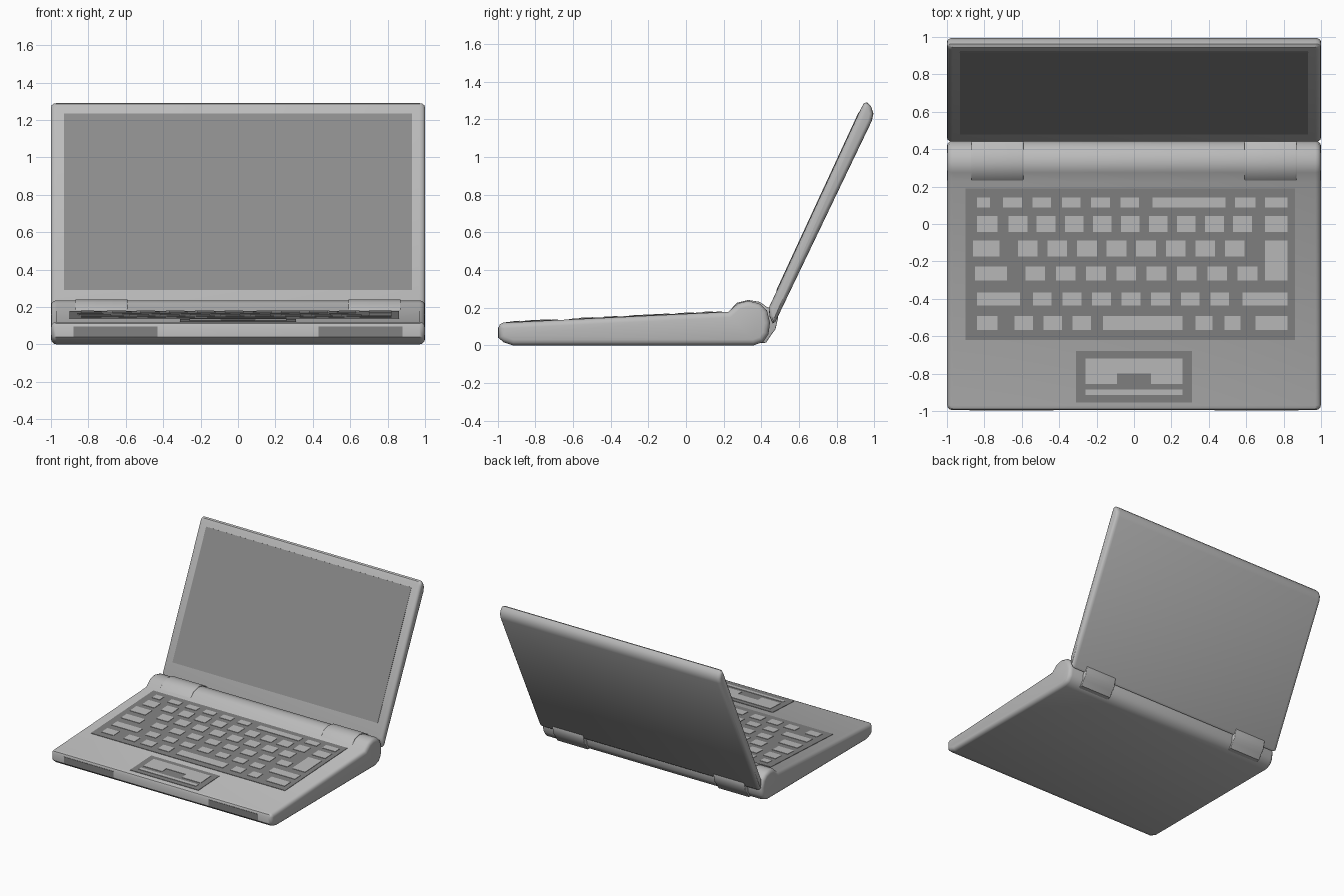
import bpy, bmesh, math
from mathutils import Vector

if "Cube" in bpy.data.objects:
    bpy.data.objects.remove(bpy.data.objects["Cube"])


def material(name, v):
    m = bpy.data.materials.new(name)
    m.diffuse_color = (v, v, v, 1)
    m.use_nodes = True
    m.node_tree.nodes["Principled BSDF"].inputs["Base Color"].default_value = m.diffuse_color
    return m


BODY = material("light grey", 0.5)
DARK = material("dark grey", 0.22)
SCREEN = material("screen grey", 0.26)


def finish(name, bm, mat, smooth=True):
    bmesh.ops.recalc_face_normals(bm, faces=bm.faces[:])
    me = bpy.data.meshes.new(name)
    bm.to_mesh(me)
    bm.free()
    ob = bpy.data.objects.new(name, me)
    bpy.context.collection.objects.link(ob)
    me.materials.append(mat)
    if smooth:
        bpy.ops.object.select_all(action='DESELECT')
        ob.select_set(True)
        bpy.context.view_layer.objects.active = ob
        bpy.ops.object.shade_smooth_by_angle(angle=math.radians(40))
    return ob


def inset(profile, d):
    # moves a counter-clockwise (y, z) outline inwards by d
    out = []
    for i, p in enumerate(profile):
        a, b, c = Vector(profile[i - 1]), Vector(p), Vector(profile[(i + 1) % len(profile)])
        e, f = (b - a).normalized(), (c - b).normalized()
        n1, n2 = Vector((-e.y, e.x)), Vector((-f.y, f.x))
        out.append(b + (n1 + n2) / (1 + n1.dot(n2)) * d)
    return out


def loft(name, profile, x0, x1, r, r_in, mat):
    # extrudes the side outline along x with rounded ends
    bm = bmesh.new()
    ends = [(0, 1), (0.13, 0.5), (0.5, 0.13), (1, 0)]
    stations = [(x0 + r * a, r_in * b) for a, b in ends]
    stations += [(x1 - r * a, r_in * b) for a, b in reversed(ends)]
    rings = [[bm.verts.new((x, p[0], p[1])) for p in inset(profile, d)] for x, d in stations]
    n = len(profile)
    for A, B in zip(rings, rings[1:]):
        for i in range(n):
            j = (i + 1) % n
            bm.faces.new((A[i], A[j], B[j], B[i]))
    bm.faces.new(rings[0])
    bm.faces.new(rings[-1])
    return finish(name, bm, mat)


def plates(name, rects, frame, lift, mat):
    # thin boxes (x0, x1, v0, v1) on a plane tilted about x
    o, d, n = (Vector(v) for v in frame)
    bm = bmesh.new()
    for xa, xb, va, vb in rects:
        layers = []
        for h in (-0.003, lift):
            pts = [(xa, va), (xb, va), (xb, vb), (xa, vb)]
            layers.append([bm.verts.new((x, *(o + d * v + n * h))) for x, v in pts])
        A, B = layers
        bm.faces.new(A)
        bm.faces.new(B)
        for i in range(4):
            j = (i + 1) % 4
            bm.faces.new((A[i], A[j], B[j], B[i]))
    return finish(name, bm, mat, smooth=False)


# base: wedge with the rounded rear barrel
base = [(-0.92, 0.0), (0.36, 0.0), (0.41, 0.018), (0.438, 0.06), (0.446, 0.12),
        (0.43, 0.185), (0.39, 0.222), (0.33, 0.236), (0.275, 0.222), (0.225, 0.178),
        (-0.97, 0.12), (-0.988, 0.112), (-0.995, 0.095), (-0.995, 0.04), (-0.97, 0.017)]
loft("base", base, -1, 1, 0.03, 0.03, BODY)

# lid: thin leaning slab
lid = [(0.44, 0.2), (0.443, 0.155), (0.46, 0.115), (0.475, 0.125), (0.986, 1.19),
       (0.995, 1.23), (0.983, 1.268), (0.962, 1.29), (0.945, 1.285), (0.93, 1.26)]
loft("lid", lid, -1, 1, 0.03, 0.02, BODY)

# hinges wrapping the barrel
hinge = [(0.37, 0.01), (0.425, 0.014), (0.452, 0.055), (0.475, 0.085), (0.49, 0.15),
         (0.47, 0.195), (0.435, 0.2), (0.39, 0.231), (0.33, 0.241), (0.27, 0.226),
         (0.23, 0.182), (0.23, 0.165), (0.33, 0.1)]
for side, x in (("left", -0.87), ("right", 0.59)):
    loft(side + "_hinge", hinge, x, x + 0.28, 0.006, 0.003, BODY)

# screen
lean = Vector((0.49, 1.06)).normalized()
plates("screen", [(-0.93, 0.93, 0.099, 1.14)],
       ((0.44, 0.2), lean, (-lean.y, lean.x)), 0.003, SCREEN)

# keyboard panel and keys on the sloping deck
deck = ((0, 0.1673), (1, 0.0485), (0, 1))
plates("keyboard_panel", [(-0.90, 0.86, -0.62, 0.19)], deck, 0.003, DARK)


def key_row(y, h, left, start, count, pitch, width, extra):
    keys = [left] + [(start + i * pitch, start + i * pitch + width) for i in range(count)] + extra
    return [(a, b, y - h / 2, y + h / 2) for a, b in keys]


keys = key_row(0.115, 0.055, (-0.84, -0.77), -0.70, 5, 0.157, 0.10,
               [(0.10, 0.49), (0.54, 0.65), (0.70, 0.82)])
keys += key_row(0.0, 0.085, (-0.84, -0.73), -0.67, 9, 0.15, 0.10, [(0.70, 0.82)])
keys += key_row(-0.13, 0.085, (-0.86, -0.72), -0.62, 8, 0.158, 0.105, [(0.70, 0.82)])
keys += key_row(-0.265, 0.075, (-0.85, -0.68), -0.58, 8, 0.162, 0.105, [(0.70, 0.82)])
keys += [(0.70, 0.82, -0.24, -0.16)]
keys += key_row(-0.40, 0.07, (-0.84, -0.61), -0.54, 7, 0.158, 0.10, [(0.58, 0.82)])
keys += key_row(-0.53, 0.075, (-0.84, -0.73), -0.64, 3, 0.155, 0.10,
                [(-0.165, 0.26), (0.33, 0.42), (0.485, 0.57), (0.65, 0.82)])
plates("keys", keys, deck, 0.006, BODY)

# touchpad with its surround, notch and button bar
plates("touchpad_surround", [(-0.31, 0.31, -0.82, -0.68), (-0.31, 0.31, -0.955, -0.82)],
       deck, 0.003, DARK)
plates("touchpad", [(-0.26, 0.26, -0.80, -0.72), (-0.26, -0.09, -0.855, -0.80),
                    (0.09, 0.26, -0.855, -0.80), (-0.26, 0.26, -0.915, -0.885)],
       deck, 0.006, BODY)

# dark strips on the front edge
plates("front_strips", [(-0.88, -0.43, 0.04, 0.095), (0.43, 0.88, 0.04, 0.095)],
       ((-0.995, 0), (0, 1), (-1, 0)), 0.003, DARK)
